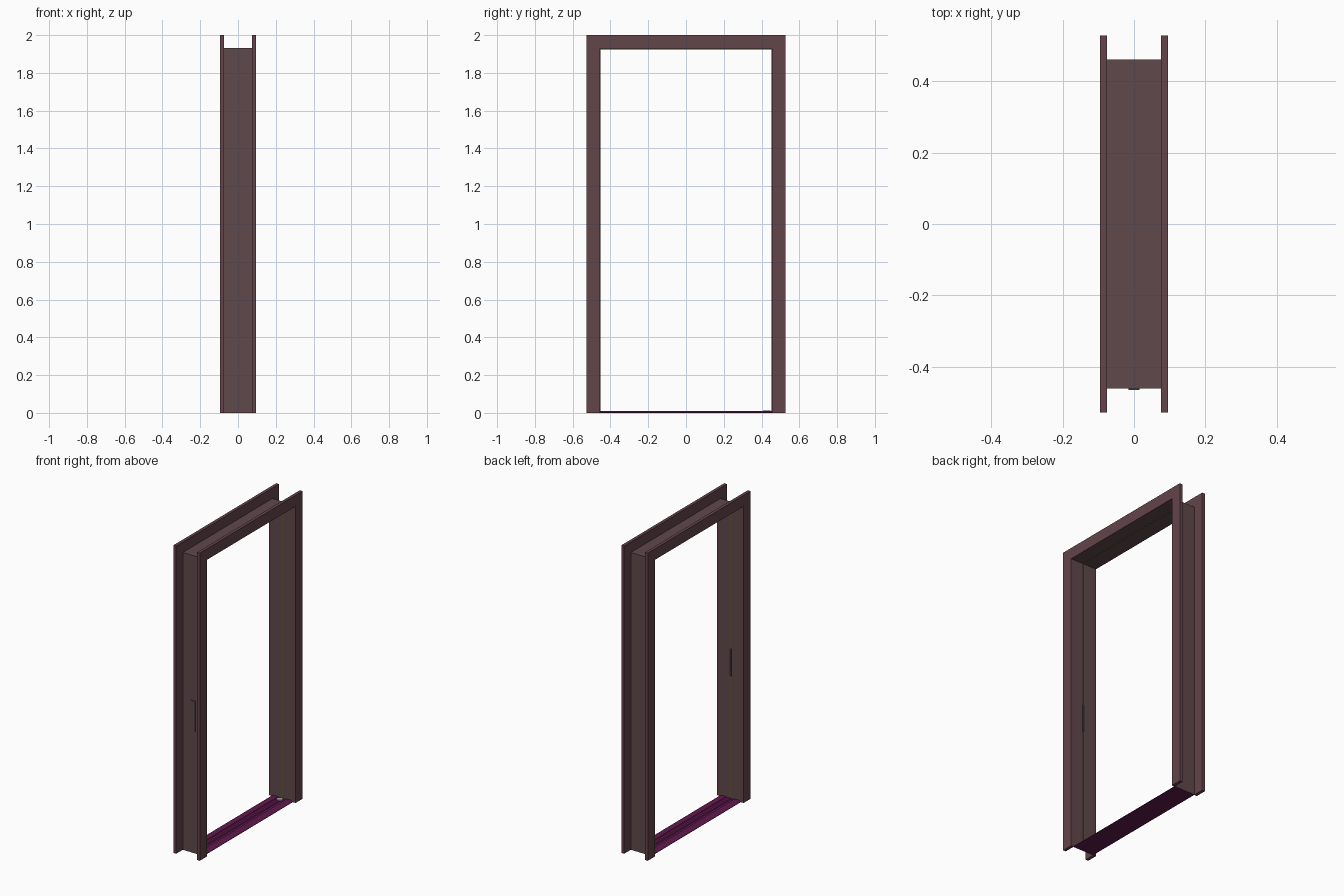
import bpy, bmesh

if "Cube" in bpy.data.objects:
    bpy.data.objects.remove(bpy.data.objects["Cube"])

IN, OUT = 0.456, 0.528      # half opening, half overall width
HEAD, TOP = 1.928, 2.0      # opening height, overall height
BACK, FACE = 0.075, 0.095   # back and front planes of the casing
SKIN = 0.004                # lining thickness


def mat(name, col):
    m = bpy.data.materials.new(name)
    m.diffuse_color = (*col, 1)
    m.use_nodes = True
    m.node_tree.nodes["Principled BSDF"].inputs["Base Color"].default_value = m.diffuse_color
    return m


WOOD = mat("frame_brown", (0.125, 0.058, 0.07))
LINING = mat("lining_brown", (0.115, 0.065, 0.07))
SEAL = mat("seal_olive", (0.12, 0.09, 0.04))
SILL = mat("sill_purple", (0.12, 0.01, 0.075))
METAL = mat("dark_metal", (0.06, 0.045, 0.05))
PALE = mat("pale_metal", (0.4, 0.33, 0.38))


def prism(name, pts, vec, m):
    """Extrude a closed 3D outline along vec."""
    bm = bmesh.new()
    f = bm.faces.new([bm.verts.new(p) for p in pts])
    r = bmesh.ops.extrude_face_region(bm, geom=[f])
    bmesh.ops.translate(bm, vec=vec, verts=[v for v in r["geom"] if isinstance(v, bmesh.types.BMVert)])
    bmesh.ops.recalc_face_normals(bm, faces=bm.faces)
    me = bpy.data.meshes.new(name)
    bm.to_mesh(me)
    bm.free()
    ob = bpy.data.objects.new(name, me)
    bpy.context.collection.objects.link(ob)
    me.materials.append(m)
    return ob


def arch(name, inner, in_top, outer, out_top, x0, x1, m):
    """Upside-down U running up, over and down around the opening."""
    yz = [(-outer, 0), (-outer, out_top), (outer, out_top), (outer, 0),
          (inner, 0), (inner, in_top), (-inner, in_top), (-inner, 0)]
    return prism(name, [(x0, y, z) for y, z in yz], (x1 - x0, 0, 0), m)


def box(name, x, y, z, m):
    return prism(name, [(x[0], y[0], z[0]), (x[1], y[0], z[0]), (x[1], y[1], z[0]), (x[0], y[1], z[0])],
                 (0, 0, z[1] - z[0]), m)


# casings on both faces, joined by a thin lining
for side, s in (("left", -1), ("right", 1)):
    arch(side + "_casing", IN, HEAD, OUT, TOP, s * BACK, s * FACE, WOOD)
arch("lining", IN, HEAD, IN + SKIN, HEAD + SKIN, -BACK, BACK, LINING)

# thin seal around the middle of the lining
arch("seal", IN - 0.003, HEAD - 0.003, IN, HEAD, -0.005, 0.005, SEAL)

# ribbed threshold
xz = [(-BACK, 0), (-BACK, 0.003), (-0.06, 0.009), (-0.03, 0.009), (-0.026, 0.005), (-0.012, 0.005), (-0.008, 0.009)]
xz += [(-x, z) for x, z in reversed(xz)]
prism("threshold", [(x, -IN, z) for x, z in xz], (0, 2 * IN, 0), SILL)

# floor pivot
bpy.ops.mesh.primitive_cylinder_add(vertices=24, radius=0.02, depth=0.006, location=(0, 0.428, 0.010))
pivot = bpy.context.object
pivot.name = "floor_pivot"
pivot.data.materials.append(PALE)
bpy.ops.object.shade_smooth_by_angle()

# latch keep let through the front jamb
box("latch_keep", (-0.016, 0.016), (-IN - SKIN - 0.004, -IN - SKIN), (0.79, 0.99), LINING)
box("latch_slot", (-0.008, 0.008), (-IN, -IN + 0.0035), (0.80, 0.98), METAL)
